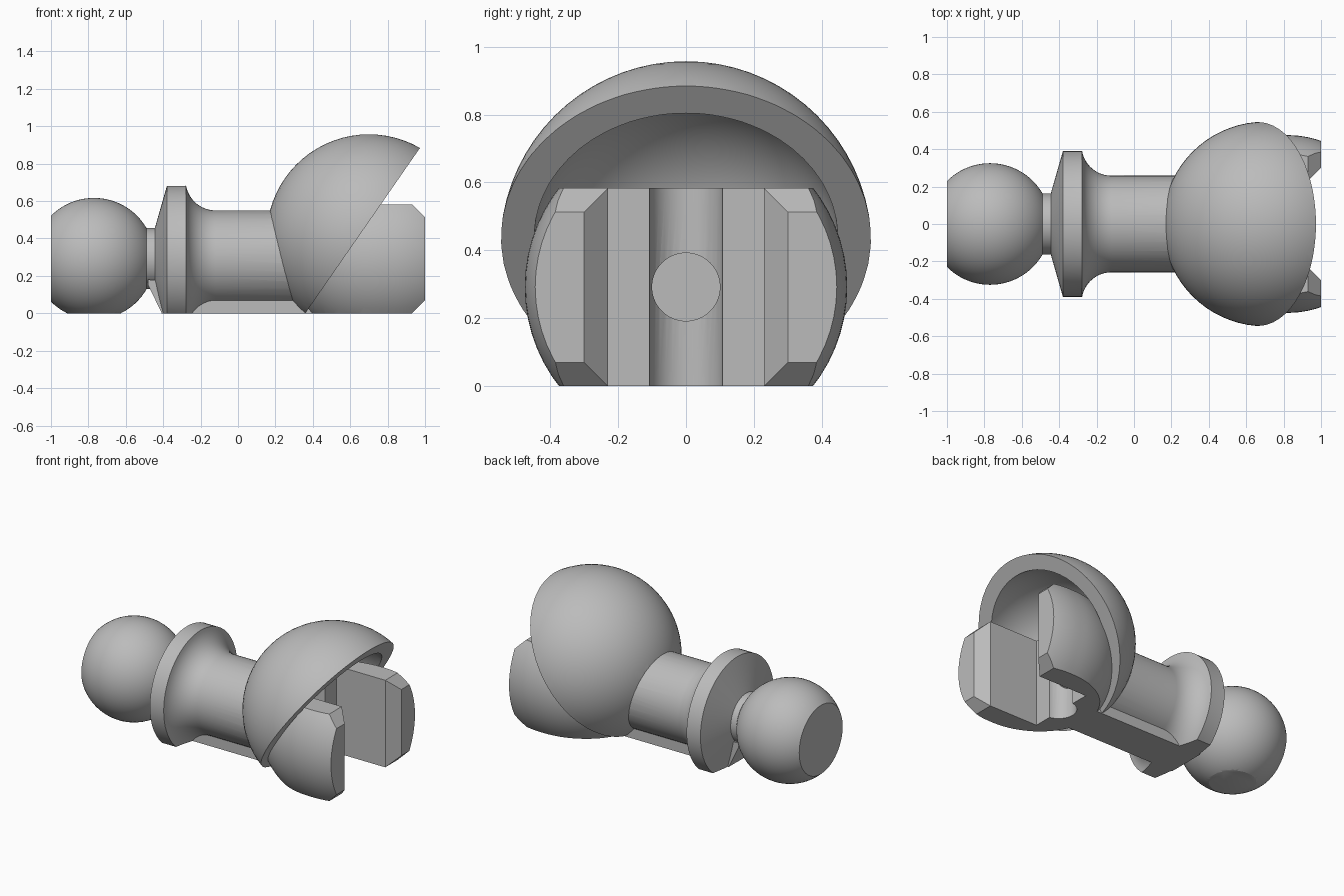
import bpy
import bmesh
from math import sin, cos, radians, pi
from mathutils import Vector, Matrix

cube = bpy.data.objects.get("Cube")
if cube:
    bpy.data.objects.remove(cube)

AXIS_Z = 0.292      # height of the long axis
TOP = 0.583         # flat top of the jaws
SIDES = 64

grey = bpy.data.materials.new("light grey plastic")
grey.use_nodes = True
colour = (0.5, 0.5, 0.5, 1)
grey.diffuse_color = colour
grey.node_tree.nodes["Principled BSDF"].inputs["Base Color"].default_value = colour


def finish(bm, name):
    bmesh.ops.recalc_face_normals(bm, faces=bm.faces)
    mesh = bpy.data.meshes.new(name)
    bm.to_mesh(mesh)
    bm.free()
    mesh.materials.append(grey)
    obj = bpy.data.objects.new(name, mesh)
    bpy.context.collection.objects.link(obj)
    return obj


def lathe(name, profile):
    """Revolve (x, radius) points about the long axis."""
    bm = bmesh.new()
    rings = []
    for x, r in profile:
        rings.append([bm.verts.new((x, r * cos(2 * pi * i / SIDES), AXIS_Z + r * sin(2 * pi * i / SIDES)))
                      for i in range(SIDES)])
    for a, b in zip(rings, rings[1:]):
        for i in range(SIDES):
            j = (i + 1) % SIDES
            bm.faces.new((a[i], a[j], b[j], b[i]))
    bm.faces.new(rings[0])
    bm.faces.new(rings[-1])
    return finish(bm, name)


def prism(name, points, to_3d, depth):
    """Extrude a flat outline along a depth vector."""
    bm = bmesh.new()
    face = bm.faces.new([bm.verts.new(to_3d(a, b)) for a, b in points])
    new = bmesh.ops.extrude_face_region(bm, geom=[face])["geom"]
    bmesh.ops.translate(bm, vec=Vector(depth), verts=[v for v in new if isinstance(v, bmesh.types.BMVert)])
    return finish(bm, name)


def side_prism(name, points, half):
    return prism(name, points, lambda x, z: (x, -half, z), (0, 2 * half, 0))


def sphere(name, centre, radius):
    bm = bmesh.new()
    bmesh.ops.create_uvsphere(bm, u_segments=72, v_segments=36, radius=radius,
                              matrix=Matrix.Translation(centre))
    return finish(bm, name)


def combine(obj, other, operation):
    other.hide_render = True
    mod = obj.modifiers.new(operation, 'BOOLEAN')
    mod.operation = operation
    mod.solver = 'EXACT'
    mod.object = other
    bpy.context.view_layer.objects.active = obj
    bpy.ops.object.modifier_apply(modifier=mod.name)
    bpy.data.objects.remove(other)


def arc(cx, cr, rx, rr, start, end, steps):
    """Points of an elliptical arc, angles in degrees from +x."""
    angles = [radians(start + (end - start) * i / steps) for i in range(steps + 1)]
    return [(cx + rx * cos(a), cr + rr * sin(a)) for a in angles]


# Ball, neck, collar and filleted shaft in one turned profile
profile = arc(-0.77, 0, 0.325, 0.325, 135, 30, 28)
profile += [(-0.488, 0.163), (-0.445, 0.163), (-0.38, 0.39), (-0.28, 0.39)]
profile += arc(-0.12, 0.418, 0.16, 0.16, 190, 270, 12)
profile += [(0.36, 0.258)]
link = lathe("ball_joint_link", profile)

# Support rib under the shaft and neck
rib = [(-0.48, 0.15), (-0.383, -0.05), (0.4, -0.05), (0.4, 0.12), (-0.48, 0.18)]
combine(link, side_prism("rib", rib, 0.13), 'UNION')

# Tilted hood: a hollow sphere cut by a slanted plane
hood_centre = (0.70, 0, 0.41)
hood = sphere("hood", hood_centre, 0.547)
slant = [(0.221, -0.2), (1.192, 1.2), (2, 1.2), (2, -0.2)]
combine(hood, side_prism("hood_cutter", slant, 1), 'DIFFERENCE')
combine(hood, sphere("hood_hollow", hood_centre, 0.45), 'DIFFERENCE')

# Jaw body, clipped flat with bevelled tips
jaws = lathe("jaws", arc(0.79, 0, 0.53, 0.475, 179, 90, 28) +
             arc(0.82, 0, 0.51, 0.475, 90, 65, 8))
clip = [(0.1, -0.1), (0.83, -0.1), (1, 0.07), (1, TOP - 0.07), (0.93, TOP), (0.1, TOP)]
combine(jaws, side_prism("jaw_clip", clip, 1), 'INTERSECT')
combine(link, jaws, 'UNION')
combine(link, hood, 'UNION')

# Ball socket with a flared mouth and a countersunk throat
socket = [(0.40, 0.101), (0.54, 0.2)]
socket += arc(0.82, 0, 0.335, 0.335, 143, 30, 28)[1:-1]
socket += [(0.955, 0.29), (1.0, 0.335), (1.1, 0.435)]
combine(link, lathe("socket", socket), 'DIFFERENCE')


def slot(name, points):
    combine(link, prism(name, points, lambda x, y: (x, y, -0.1), (0, 0, TOP + 0.102)), 'DIFFERENCE')


# Wide slot between the jaws, then a round-ended relief slot behind it
wide = [(0.57, 0.23), (0.93, 0.23), (1.05, 0.35)]
slot("jaw_slot", wide + [(x, -y) for x, y in reversed(wide)])
slot("relief_slot", [(0.7, -0.11)] + arc(0.59, 0, 0.11, 0.11, 270, 90, 16) + [(0.7, 0.11)])

# Bore along the whole length, wider at the ball end
bore = [(-1.1, 0.16), (-0.95, 0.16), (-0.7, 0.1), (0.7, 0.1)]
combine(link, lathe("bore", bore), 'DIFFERENCE')

# Flat end of the ball and flat underside
combine(link, side_prism("end_cutter", [(-1.5, -1), (-1, -1), (-1, 1.5), (-1.5, 1.5)], 1), 'DIFFERENCE')
combine(link, side_prism("floor_cutter", [(-2, -1), (2, -1), (2, 0), (-2, 0)], 1.5), 'DIFFERENCE')

bpy.ops.object.select_all(action='DESELECT')
link.select_set(True)
bpy.context.view_layer.objects.active = link
bpy.ops.object.shade_smooth_by_angle(angle=radians(25))
